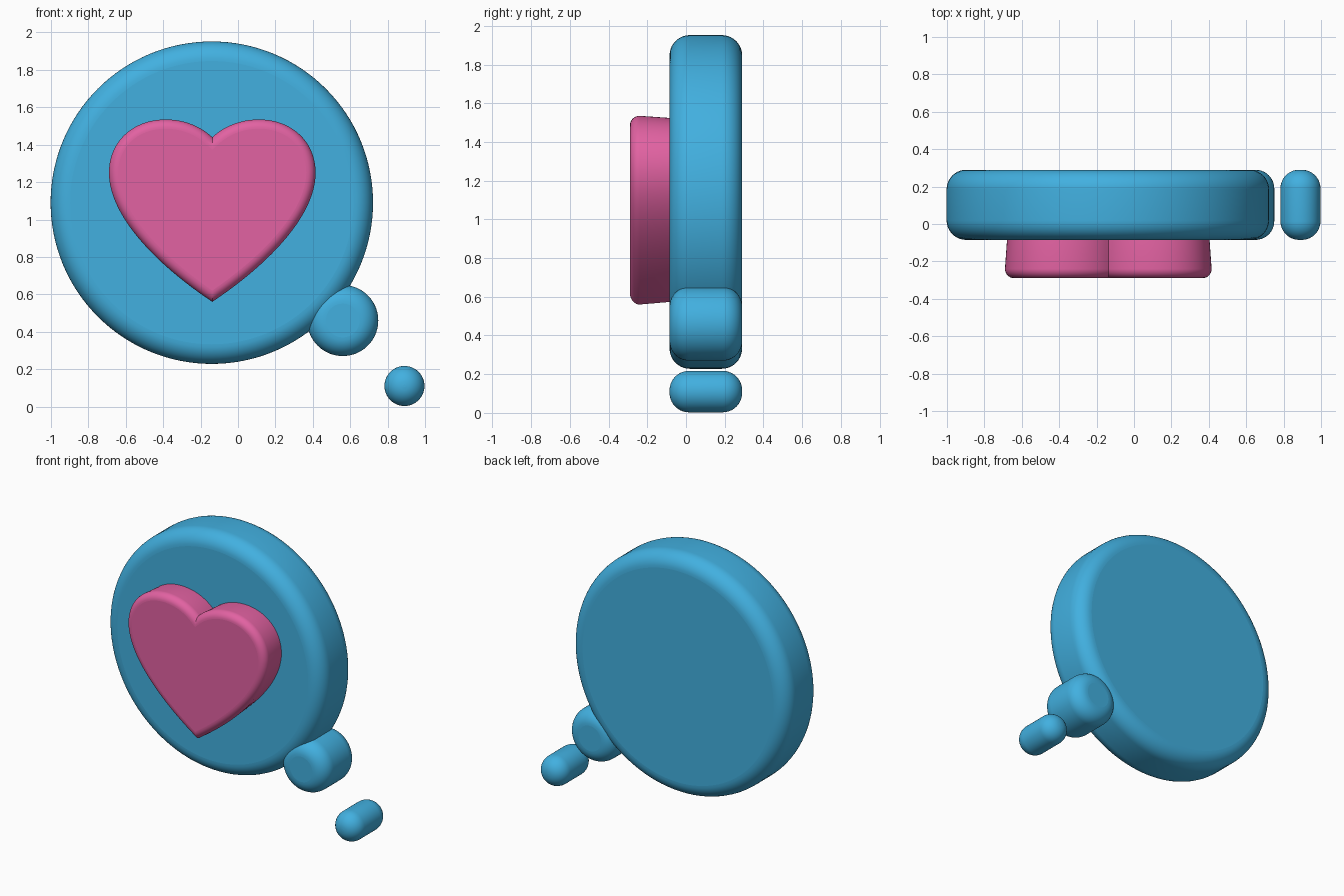
import bpy, bmesh
from math import pi, sin, cos, radians
from mathutils import Matrix, Vector
from mathutils.geometry import interpolate_bezier

cube = bpy.data.objects.get("Cube")
if cube:
    bpy.data.objects.remove(cube)


def material(name, rgb):
    m = bpy.data.materials.new(name)
    m.use_nodes = True
    m.diffuse_color = (*rgb, 1)
    m.node_tree.nodes["Principled BSDF"].inputs["Base Color"].default_value = (*rgb, 1)
    return m


blue = material("sky blue", (0.054, 0.434, 0.745))
pink = material("rose pink", (0.76, 0.122, 0.361))


def finish(name, bm, mat):
    bmesh.ops.recalc_face_normals(bm, faces=bm.faces)
    mesh = bpy.data.meshes.new(name)
    bm.to_mesh(mesh)
    bm.free()
    obj = bpy.data.objects.new(name, mesh)
    bpy.context.collection.objects.link(obj)
    mesh.materials.append(mat)
    bpy.ops.object.select_all(action="DESELECT")
    obj.select_set(True)
    bpy.context.view_layer.objects.active = obj
    bpy.ops.object.shade_smooth_by_angle(angle=radians(35))
    # Keep the large caps perfectly flat
    for p in mesh.polygons:
        if len(p.vertices) > 4:
            p.use_smooth = False
    return obj


FRONT, BACK = -0.085, 0.29


def bubble(name, x, z, radius, rounding, sides):
    """Round disc facing the front, with rounded rims."""
    bm = bmesh.new()
    place = Matrix.Translation((x, (FRONT + BACK) / 2, z)) @ Matrix.Rotation(pi / 2, 4, "X")
    bmesh.ops.create_cone(bm, cap_ends=True, segments=sides, radius1=radius,
                          radius2=radius, depth=BACK - FRONT, matrix=place)
    rims = [e for e in bm.edges if any(len(f.verts) > 4 for f in e.link_faces)]
    bmesh.ops.bevel(bm, geom=rims, offset=rounding, segments=10, profile=0.5,
                    affect="EDGES", clamp_overlap=True)
    return finish(name, bm, blue)


# Thought bubble and its two trailing puffs
bubble("thought_bubble", -0.14, 1.09, 0.862, 0.105, 128)
bubble("middle_puff", 0.56, 0.46, 0.19, 0.1, 72)
bubble("small_puff", 0.89, 0.11, 0.107, 0.1, 64)

# Right half of the heart outline, from the cleft round to the tip
CENTRE_X = -0.1375
spans = [((0, 1.44), (0.07, 1.505), (0.16, 1.535), (0.25, 1.535)),
         ((0.25, 1.535), (0.42, 1.535), (0.5525, 1.42), (0.5525, 1.25)),
         ((0.5525, 1.25), (0.5525, 1.02), (0.30, 0.76), (0, 0.56))]
outline = []
for span in spans:
    pts = interpolate_bezier(*[Vector(p) for p in span], 24)
    outline += pts if not outline else pts[1:]


def inset(d):
    """Outline moved inward by d, mitred on the centre line."""
    last = len(outline) - 1
    ring = []
    for i, p in enumerate(outline):
        t = (outline[min(i + 1, last)] - outline[max(i - 1, 0)]).normalized()
        n = Vector((-t.y, t.x))
        if i in (0, last):
            ring.append(Vector((0, p.y - d / n.y)))
        else:
            ring.append(p - n * d)
    return [q if q.x >= 0 else Vector((0, ring[-1].y)) for q in ring]


# Heart: straight, slightly tapered sides and a rounded front rim
rim = 0.05
layers = [(0.012, -0.07)]
layers += [(rim * (1 - cos(a)), -0.29 + rim * (1 - sin(a)))
           for a in [pi / 2 * k / 8 for k in range(9)]]
bm = bmesh.new()
for side in (1, -1):
    rings = [[bm.verts.new((CENTRE_X + side * q.x, y, q.y)) for q in inset(d)]
             for d, y in layers]
    for a, b in zip(rings, rings[1:]):
        for i in range(len(a) - 1):
            bm.faces.new((a[i], a[i + 1], b[i + 1], b[i]))
    bm.faces.new(rings[-1])
    bm.faces.new(rings[0])
bmesh.ops.remove_doubles(bm, verts=bm.verts, dist=0.0001)
bmesh.ops.dissolve_degenerate(bm, edges=bm.edges, dist=0.0001)
finish("heart", bm, pink)
